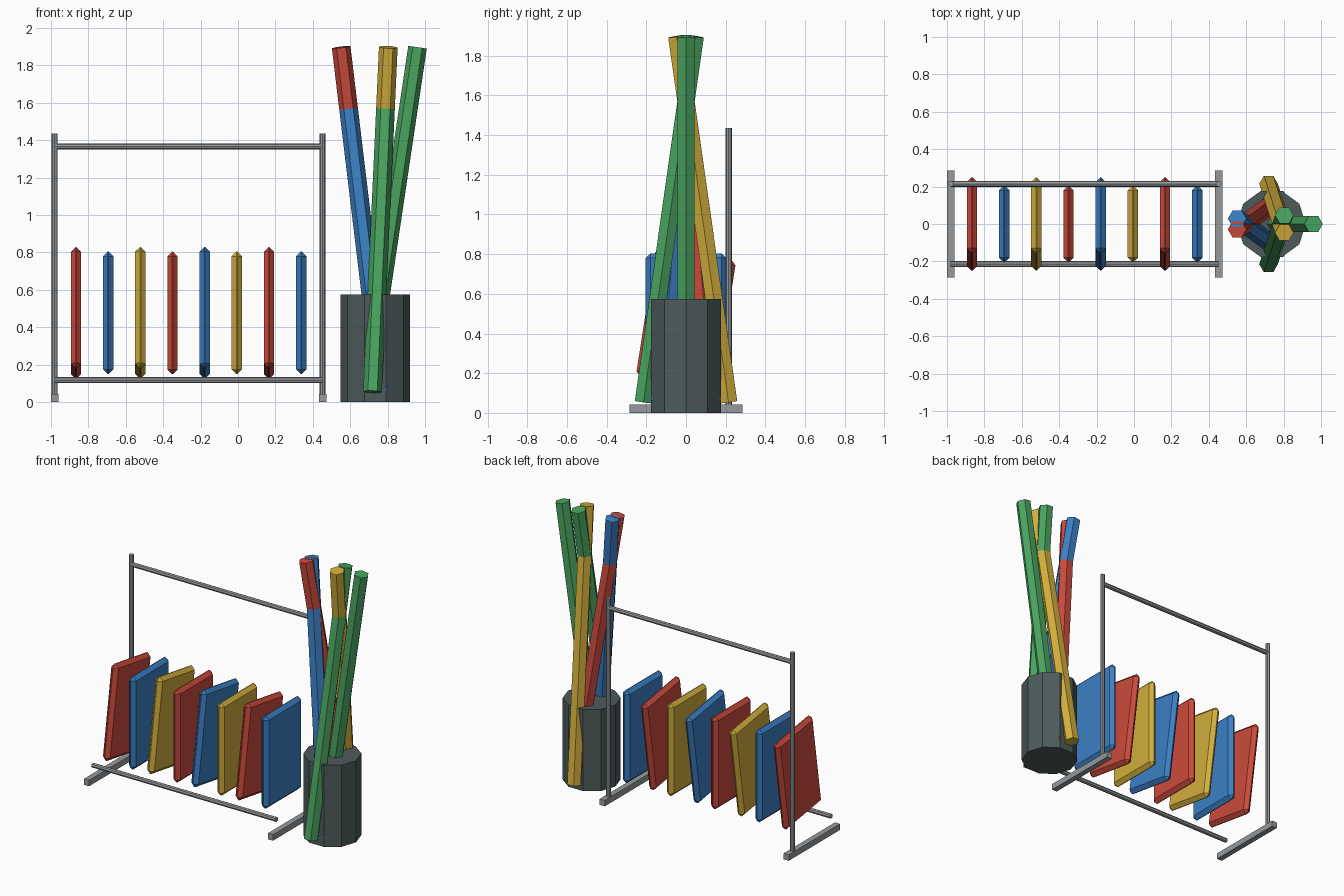
import bpy, bmesh, math
from mathutils import Matrix, Euler

if "Cube" in bpy.data.objects:
    bpy.data.objects.remove(bpy.data.objects["Cube"])


def material(name, hex_code):
    lin = []
    for i in (0, 2, 4):
        c = int(hex_code[i:i + 2], 16) / 255
        lin.append(c / 12.92 if c <= 0.04045 else ((c + 0.055) / 1.055) ** 2.4)
    m = bpy.data.materials.new(name)
    m.diffuse_color = (*lin, 1)
    m.use_nodes = True
    m.node_tree.nodes["Principled BSDF"].inputs["Base Color"].default_value = m.diffuse_color
    return m


RED = material("red foam", "CB4A3C")
BLUE = material("blue foam", "3B80C5")
YELLOW = material("yellow foam", "D2AE3C")
GREEN = material("green foam", "4AA560")
METAL = material("grey metal", "969A9D")
BIN = material("dark bin", "4E5B5B")


def finish(bm, name, mat, loc, rot):
    me = bpy.data.meshes.new(name)
    bm.to_mesh(me)
    bm.free()
    me.materials.append(mat)
    ob = bpy.data.objects.new(name, me)
    ob.location, ob.rotation_euler = loc, rot
    bpy.context.collection.objects.link(ob)
    return ob


def box(name, mat, size, loc, rot=(0, 0, 0), bevel=0):
    bm = bmesh.new()
    bmesh.ops.create_cube(bm, size=1, matrix=Matrix.Diagonal((*size, 1)))
    if bevel:
        bmesh.ops.bevel(bm, geom=bm.edges[:], offset=bevel, segments=1,
                        profile=0.5, affect='EDGES')
    return finish(bm, name, mat, loc, rot)


def rod(name, mat, sides, radius, length, loc, rot=(0, 0, 0)):
    # prism along z with a corner pointing along y
    bm = bmesh.new()
    bmesh.ops.create_cone(bm, cap_ends=True, segments=sides, radius1=radius,
                          radius2=radius, depth=length,
                          matrix=Matrix.Rotation(math.pi / 2, 4, 'Z'))
    return finish(bm, name, mat, loc, rot)


# Rack: feet, back posts, top rail and low front rail
X0, X1, RAIL_Y = -0.98, 0.452, 0.215
for side, x in (("left", X0), ("right", X1)):
    box(side + "_foot", METAL, (0.04, 0.57, 0.042), (x, 0, 0.021))
    rod(side + "_post", METAL, 8, 0.016, 1.415, (x, RAIL_Y, 0.7275))
for name, y, z in (("top_rail", RAIL_Y, 1.366), ("front_rail", -RAIL_Y, 0.117)):
    rod(name, METAL, 8, 0.016, X1 - X0, ((X0 + X1) / 2, y, z),
        (0, math.pi / 2, 0))

# Row of bevelled float boards, every other one leaning back
for i in range(8):
    mat = (RED, BLUE, YELLOW, RED, BLUE, YELLOW, RED, BLUE)[i]
    lean = -0.155 if i % 2 == 0 else 0
    box(f"board_{i + 1}", mat, (0.055, 0.41, 0.655),
        (-0.866 + 0.172 * i, 0, 0.477), (lean, 0, 0), 0.025)

# Bin with five leaning foam tubes
CX, TILT, SPREAD = 0.734, 0.148, 0.0885
rod("bin", BIN, 10, 0.185, 0.575, (CX, 0, 0.2875))
for i, mat in enumerate((GREEN, YELLOW, RED, BLUE, GREEN)):
    a = i * math.tau / 5
    rod(f"foam_tube_{i + 1}", mat, 6, 0.05, 1.863,
        (CX + SPREAD * math.cos(a), SPREAD * math.sin(a), 0.976),
        (TILT * math.sin(a), TILT * math.cos(a), 0))
